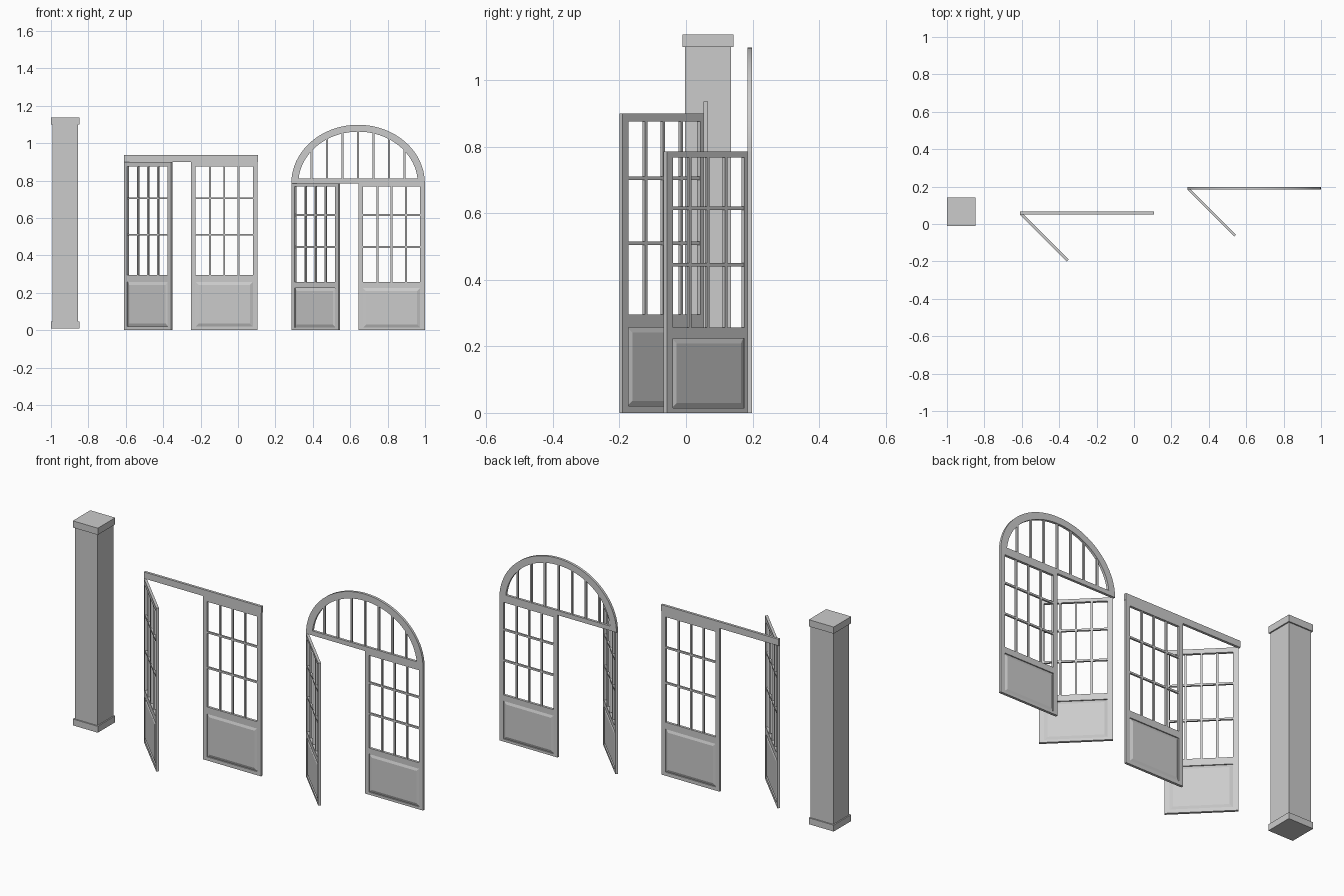
import bpy, bmesh, math
from mathutils import Matrix, Vector

cube = bpy.data.objects.get("Cube")
if cube:
    bpy.data.objects.remove(cube, do_unlink=True)

grey = bpy.data.materials.new("light grey")
grey.use_nodes = True
grey.diffuse_color = (0.6, 0.6, 0.6, 1)
grey.node_tree.nodes["Principled BSDF"].inputs["Base Color"].default_value = (0.6, 0.6, 0.6, 1)

T = 0.014       # door thickness
W = 0.355       # leaf width
STILE = 0.025
BAR = 0.010     # glazing bar width


def finish(name, bm, matrix=Matrix()):
    bmesh.ops.recalc_face_normals(bm, faces=bm.faces)
    mesh = bpy.data.meshes.new(name)
    bm.to_mesh(mesh)
    bm.free()
    mesh.materials.append(grey)
    obj = bpy.data.objects.new(name, mesh)
    obj.matrix_world = matrix
    bpy.context.collection.objects.link(obj)
    return obj


def add_box(bm, x0, x1, z0, z1, y0=-T / 2, y1=T / 2):
    size = Vector((x1 - x0, y1 - y0, z1 - z0))
    mid = Vector((x0 + x1, y0 + y1, z0 + z1)) / 2
    bmesh.ops.create_cube(bm, size=1, matrix=Matrix.Translation(mid) @ Matrix.Diagonal(size.to_4d()))


def boxes(name, specs, matrix=Matrix()):
    bm = bmesh.new()
    for spec in specs:
        add_box(bm, *spec)
    return finish(name, bm, matrix)


def leaf(name, matrix, top, glass, rows, panel):
    """Glazed door leaf running along local +x from its hinge."""
    a, b = STILE, W - STILE
    # stiles and rails
    boxes(name + "_frame", [
        (0, a, 0, top), (b, W, 0, top), (a, b, 0, panel[0]),
        (a, b, panel[1], glass[0]), (a, b, glass[1], top)], matrix)
    # glazing bars
    d = BAR / 2
    bars = [(a + (b - a) * i / 4 - d, a + (b - a) * i / 4 + d, *glass, -d, d) for i in (1, 2, 3)]
    bars += [(a, b, z - d, z + d, -d, d) for z in rows]
    boxes(name + "_glazing_bars", bars, matrix)
    # raised and chamfered lower panel, both sides
    bm = bmesh.new()
    slope = 0.016
    for side in (-1, 1):
        rings = []
        for inset, depth in ((0, 0.001), (slope, T / 2)):
            x0, x1 = a + inset, b - inset
            z0, z1 = panel[0] + inset, panel[1] - inset
            rings.append([bm.verts.new((x, side * depth, z))
                          for x, z in ((x0, z0), (x1, z0), (x1, z1), (x0, z1))])
        bm.faces.new(rings[1])
        for i in range(4):
            j = (i + 1) % 4
            bm.faces.new((rings[0][i], rings[0][j], rings[1][j], rings[1][i]))
        if side < 0:
            back = rings[0]
    for i in range(4):
        j = (i + 1) % 4
        bm.faces.new((back[i], back[j], rings[0][j], rings[0][i]))
    finish(name + "_panel", bm, matrix)


def doorway(name, x0, y, **kw):
    """One leaf swung open and one closed."""
    swing = Matrix.Translation((x0 + 0.005, y - 0.003, 0)) @ Matrix.Rotation(-math.pi / 4, 4, 'Z')
    leaf(name + "_open_leaf", swing, **kw)
    leaf(name + "_closed_leaf", Matrix.Translation((x0 + 2 * W + 0.004 - W, y, 0)), **kw)


# Square pillar
def block(name, half, z0, z1):
    cx, cy = -0.924, 0.066
    boxes(name, [(cx - half, cx + half, z0, z1, cy - half, cy + half)])


block("pillar_base", 0.076, 0.01, 0.045)
block("pillar_shaft", 0.069, 0.045, 1.1)
block("pillar_cap", 0.076, 1.1, 1.137)

# Straight-topped doorway
doorway("straight_door", -0.61, 0.059, top=0.9, glass=(0.295, 0.875),
        rows=(0.51, 0.705), panel=(0.02, 0.257))
boxes("straight_door_lintel", [(-0.61, 0.106, 0.9, 0.936)], Matrix.Translation((0, 0.059, 0)))

# Arched doorway
CX, CY, SPRING = 0.642, 0.192, 0.785
doorway("arched_door", CX - W - 0.002, CY, top=SPRING, glass=(0.257, 0.767),
        rows=(0.445, 0.615), panel=(0.014, 0.224))
arch_at = Matrix.Translation((CX, CY, SPRING))
SILL = 0.025
OUT, INN = (0.357, 0.313), (0.319, 0.276)

# Arch ring closed by a bottom rail
bm = bmesh.new()
N = 40
start = math.asin(SILL / INN[1])
rings = []
for i in range(N + 1):
    t = math.pi * i / N
    u = start + (math.pi - 2 * start) * i / N
    o = (OUT[0] * math.cos(t), OUT[1] * math.sin(t))
    n = (INN[0] * math.cos(u), INN[1] * math.sin(u))
    rings.append([bm.verts.new((p[0], s, p[1])) for p, s in
                  ((o, -T / 2), (o, T / 2), (n, T / 2), (n, -T / 2))])
for r, q in zip(rings, rings[1:] + rings[:1]):
    for k in range(4):
        bm.faces.new((r[k], r[(k + 1) % 4], q[(k + 1) % 4], q[k]))
arch = finish("arch_frame", bm, arch_at)
bpy.context.view_layer.objects.active = arch
arch.select_set(True)
bpy.ops.object.shade_smooth_by_angle(angle=math.radians(30))

# Upright bars in the fanlight
bars = []
for i in range(-3, 4):
    x = i * 0.083
    h = INN[1] * math.sqrt(1 - (x / INN[0]) ** 2) + 0.008
    bars.append((x - BAR / 2, x + BAR / 2, SILL - 0.004, h, -BAR / 2, BAR / 2))
boxes("fanlight_bars", bars, arch_at)
